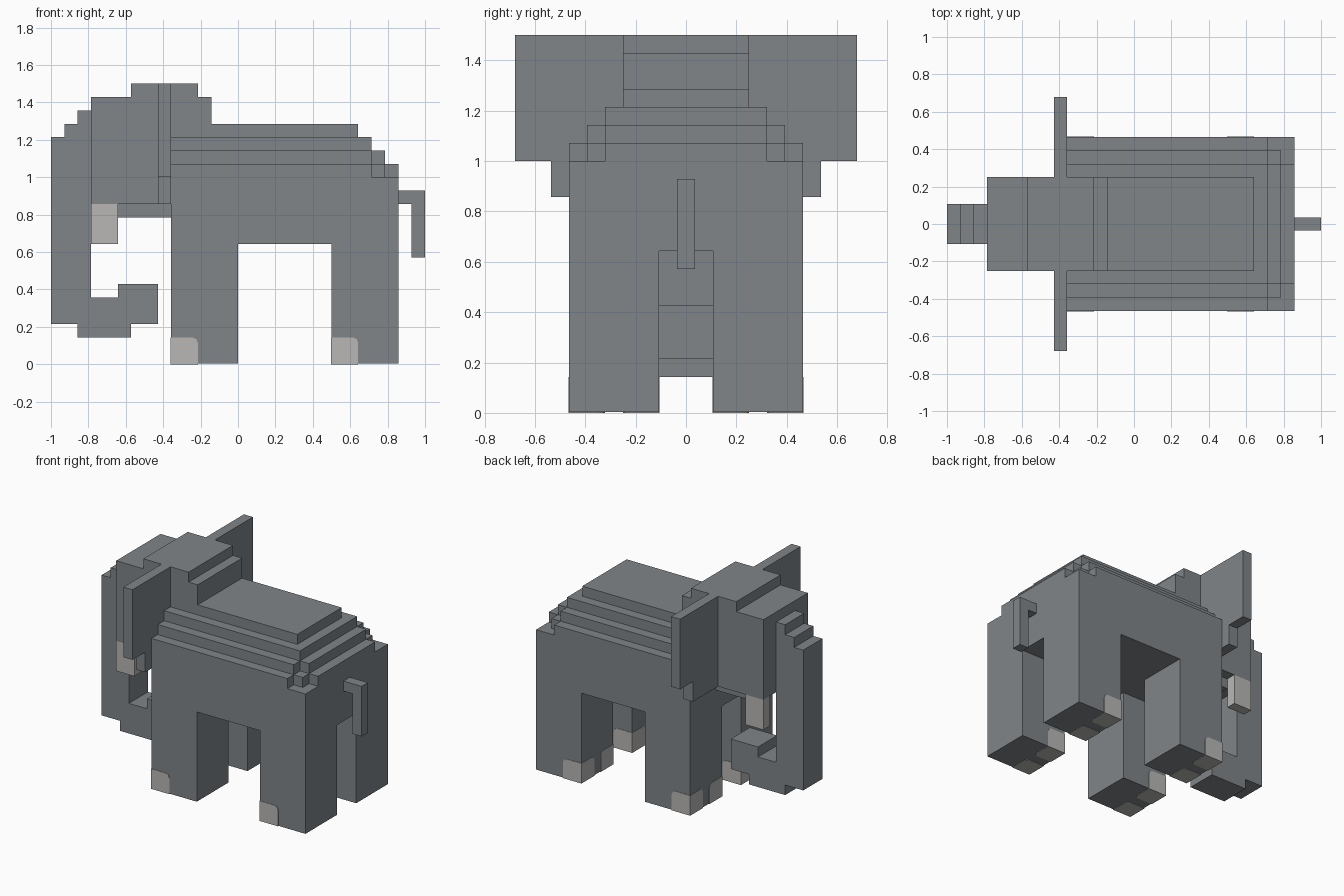
import bpy, bmesh
from mathutils import Vector

if "Cube" in bpy.data.objects:
    bpy.data.objects.remove(bpy.data.objects["Cube"])

U = 1 / 14      # one block of the blocky grid


def material(name, rgb):
    m = bpy.data.materials.new(name)
    m.diffuse_color = (*rgb, 1)
    m.use_nodes = True
    m.node_tree.nodes["Principled BSDF"].inputs["Base Color"].default_value = m.diffuse_color
    return m


GREY = material("grey hide", (0.215, 0.232, 0.25))
PALE = material("pale ivory", (0.48, 0.475, 0.465))


def prism(name, pts, axis, lo, hi, mat=GREY):
    """Extrude a profile (grid units): axis 'y' takes (x,z), 'z' (x,y), 'x' (y,z)."""
    place = {"x": lambda a, b, c: (c, a, b),
             "y": lambda a, b, c: (a, c, b),
             "z": lambda a, b, c: (a, b, c)}[axis]
    bm = bmesh.new()
    base = bm.faces.new([bm.verts.new(Vector(place(a, b, lo)) * U) for a, b in pts])
    ext = bmesh.ops.extrude_face_region(bm, geom=[base], use_keep_orig=True)
    verts = [v for v in ext["geom"] if isinstance(v, bmesh.types.BMVert)]
    bmesh.ops.translate(bm, verts=verts, vec=Vector(place(0, 0, hi - lo)) * U)
    bmesh.ops.recalc_face_normals(bm, faces=bm.faces)
    me = bpy.data.meshes.new(name)
    bm.to_mesh(me)
    bm.free()
    me.materials.append(mat)
    ob = bpy.data.objects.new(name, me)
    bpy.context.collection.objects.link(ob)
    return ob


def box(name, x, y, z, mat=GREY):
    pts = [(x[0], y[0]), (x[1], y[0]), (x[1], y[1]), (x[0], y[1])]
    return prism(name, pts, "z", z[0], z[1], mat)


def plan(name, half, z0, z1):
    """Plan-view layer mirrored across y = 0."""
    return prism(name, half + [(x, -y) for x, y in reversed(half)], "z", z0, z1)


def toenail(name, x, y_edge, y_in):
    """Pale foot corner, rounded where it meets the hide."""
    s = 1 if y_in > y_edge else -1
    e = 0.04
    xb = x + 2
    ob = box(name, (x - e, xb), sorted((y_edge - s * e, y_in)), (0, 2), PALE)
    bm = bmesh.new()
    bm.from_mesh(ob.data)
    corner = Vector((xb, y_in, 2)) * U
    v = min(bm.verts, key=lambda q: (q.co - corner).length)
    bmesh.ops.bevel(bm, geom=list(v.link_edges), offset=0.4 * U, segments=2,
                    profile=0.5, affect="EDGES")
    bm.to_mesh(ob.data)
    bm.free()


# torso with stepped back and notched rump corners
box("torso", (-5, 12), (-6.5, 6.5), (9, 14))
plan("back_layer_1", [(-5, -6.5), (10, -6.5), (10, -5.5), (11, -5.5),
                      (11, -4.5), (12, -4.5)], 14, 15)
plan("back_layer_2", [(-5, -5.5), (10, -5.5), (10, -4.5), (11, -4.5)], 15, 16)
plan("back_layer_3", [(-5, -4.5), (10, -4.5)], 16, 17)
plan("back_layer_4", [(-5, -3.5), (9, -3.5)], 17, 18)

# head and trunk side profiles
prism("head", [(-11, 12), (-5, 12), (-5, 18), (-2, 18), (-2, 20), (-3, 20),
               (-3, 21), (-8, 21), (-8, 20), (-11, 20)], "y", -3.5, 3.5)
box("jaw", (-9, -5), (-2.5, 2.5), (11, 12))
prism("trunk", [(-14, 3), (-12, 3), (-12, 2), (-8, 2), (-8, 3), (-6, 3), (-6, 6),
                (-9, 6), (-9, 5), (-11, 5), (-11, 19), (-12, 19), (-12, 18),
                (-13, 18), (-13, 17), (-14, 17)], "y", -1.5, 1.5)

# tail
prism("tail", [(12, 12), (13, 12), (13, 8), (14, 8), (14, 13), (12, 13)],
      "y", -0.5, 0.5)

# mirrored ears, tusks, legs and toenails
for side, s in (("left", 1), ("right", -1)):
    ear = [(3.5, 12), (7.5, 12), (7.5, 14), (9.5, 14), (9.5, 21), (3.5, 21)]
    prism(f"ear_{side}", [(s * y, z) for y, z in ear], "x", -6, -5)
    box(f"tusk_{side}", (-11, -9), sorted((s * 2.5, s * 3.5)), (9, 12), PALE)
    for end, x in (("front", -5), ("rear", 7)):
        box(f"{end}_leg_{side}", (x, x + 5), sorted((s * 1.5, s * 6.5)), (0.04, 9))
        toenail(f"{end}_outer_toenail_{side}", x, s * 6.5, s * 4.5)
        toenail(f"{end}_inner_toenail_{side}", x, s * 1.5, s * 3.5)
